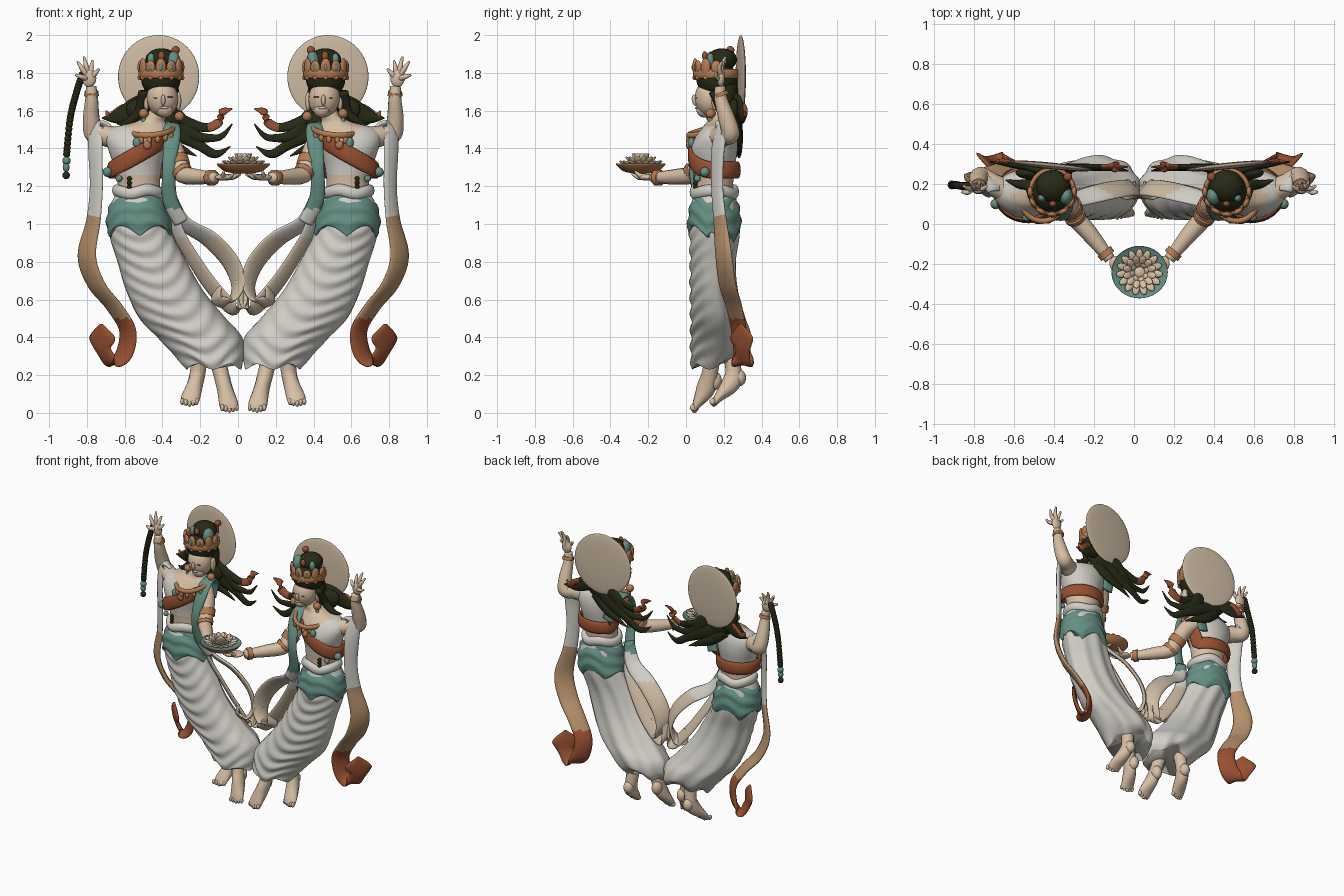
import bpy, bmesh, math
from mathutils import Vector, Matrix, Euler

COL = dict(skin=(.68, .52, .37), white=(.64, .62, .57), teal=(.13, .28, .23), rust=(.31, .08, .03),
           gold=(.46, .2, .085), hair=(.02, .023, .008), tan=(.46, .275, .145), halo=(.62, .5, .37))
MAT = {}
for k, c in COL.items():
    MAT[k] = bpy.data.materials.new(k)
    MAT[k].diffuse_color = (*c, 1)
MIRROR = Matrix.Translation((.056, 0, 0)) @ Matrix.Diagonal((-1, 1, 1, 1))


def finish(name, bm, mats, both=True):
    """Make the object and, if wanted, its mirrored twin on the second figure."""
    bmesh.ops.recalc_face_normals(bm, faces=bm.faces[:])
    for f in bm.faces:
        f.smooth = True
    me = bpy.data.meshes.new(name)
    bm.to_mesh(me)
    bm.free()
    for m in mats.split():
        me.materials.append(MAT[m])
    meshes = [(name, me)]
    if both:
        twin = me.copy()
        twin.transform(MIRROR)
        twin.flip_normals()
        meshes = [(name + "_left", me), (name + "_right", twin)]
    for n, m in meshes:
        bpy.context.collection.objects.link(bpy.data.objects.new(n, m))


def spline(pts, n):
    """Catmull-Rom through points of any dimension, n samples per span."""
    P = [pts[0]] + list(pts) + [pts[-1]]
    out = []
    for i in range(1, len(P) - 2):
        for j in range(n):
            t = j / n
            out.append([.5 * (2 * b + (c - a) * t + (2 * a - 5 * b + 4 * c - d) * t * t + (3 * b - a - 3 * c + d) * t ** 3)
                        for a, b, c, d in zip(P[i - 1], P[i], P[i + 1], P[i + 2])])
    return out + [list(pts[-1])]


def skin_rings(bm, rings, rule, closed=False):
    vs = [[bm.verts.new(p) for p in r] for r in rings]
    m, k = len(vs), len(vs[0])
    for i in range(m if closed else m - 1):
        for j in range(k):
            f = bm.faces.new((vs[i][j], vs[i][(j + 1) % k], vs[(i + 1) % m][(j + 1) % k], vs[(i + 1) % m][j]))
            f.material_index = rule(f.calc_center_median(), i / m)
    if not closed:
        for r, t in ((vs[0], 0), (vs[-1], 1)):
            f = bm.faces.new(r)
            f.material_index = rule(f.calc_center_median(), t)


def sweep(name, paths, mats, wdir=(0, 1, 0), rule=lambda c, t: 0, n=8, seg=12, closed=False, both=True):
    """Tubes and ribbons. Path rows: x, y, z, half width, half thickness."""
    bm = bmesh.new()
    for pts in paths:
        S = pts if closed else spline(pts, n)
        rings = []
        for i, s in enumerate(S):
            a, b = (S[i - 1], S[(i + 1) % len(S)]) if closed else (S[max(i - 1, 0)], S[min(i + 1, len(S) - 1)])
            t = (Vector(b[:3]) - Vector(a[:3])).normalized()
            w = Vector(wdir)
            w = (w - t * w.dot(t)).normalized()
            u = t.cross(w)
            rings.append([Vector(s[:3]) + w * max(s[3], .002) * math.cos(q) + u * max(s[4], .002) * math.sin(q)
                          for q in (2 * math.pi * j / seg for j in range(seg))])
        skin_rings(bm, rings, rule, closed)
    finish(name, bm, mats, both)


def loft(name, rows, mats, rule=lambda c, t: 0, shape=None, n=6, seg=48, both=True):
    """Stacked horizontal ellipses. Rows: cx, cy, z, rx, ry."""
    bm = bmesh.new()
    rings = []
    S = spline(rows, n)
    for i, (cx, cy, z, rx, ry) in enumerate(S):
        ring = []
        for j in range(seg):
            a = 2 * math.pi * j / seg
            k, dz = shape(a, z, i / (len(S) - 1)) if shape else (0, 0)
            ring.append((cx + (rx + k) * math.cos(a), cy + (ry + k) * math.sin(a), z + dz))
        rings.append(ring)
    skin_rings(bm, rings, rule)
    finish(name, bm, mats, both)


def balls(name, items, mat, both=True, seg=16):
    """Ellipsoids: (centre, radii[, euler])."""
    bm = bmesh.new()
    for it in items:
        r = it[1] if isinstance(it[1], tuple) else (it[1],) * 3
        rot = Euler(it[2]).to_matrix().to_4x4() if len(it) > 2 else Matrix()
        bmesh.ops.create_uvsphere(bm, u_segments=seg, v_segments=seg * 2 // 3, radius=1,
                                  matrix=Matrix.Translation(it[0]) @ rot @ Matrix.Diagonal((*r, 1)))
    finish(name, bm, mat, both)


def hoop(c, rx, ry, w, t, zf=lambda x, s: 0, n=48):
    return [(c[0] + rx * math.cos(a), c[1] + ry * math.sin(a), c[2] + zf(math.cos(a), math.sin(a)), w, t)
            for a in (2 * math.pi * i / n for i in range(n))]


# Torso with draped top
loft("torso", [(-.525, .15, 1.15, .115, .1), (-.525, .15, 1.22, .112, .1), (-.53, .15, 1.3, .125, .108),
               (-.535, .15, 1.39, .15, .122), (-.53, .16, 1.46, .17, .11), (-.51, .17, 1.51, .15, .085),
               (-.465, .17, 1.54, .08, .06), (-.43, .165, 1.58, .05, .05), (-.41, .165, 1.65, .045, .05)],
     "skin white", lambda c, t: int(1.26 < c.z < (1.48 + .4 * (-c.x - .52) if c.y < .15 else 1.53)))
# Diagonal sash, level at the back
sweep("sash", [hoop((-.535, .15, 1.285), .145, .126, .045, .014,
                    lambda x, s: .08 * (1 + x) * (1 if s < 0 else max(0, 1 - 2.5 * s)))],
      "rust", (0, 0, 1), closed=True)

# Skirt with swag folds at the front and long folds behind
SK = [(-.525, .15, 1.17, .115, .105), (-.53, .15, 1.08, .15, .125), (-.515, .15, .95, .165, .13),
      (-.455, .14, .8, .18, .118), (-.39, .145, .65, .2, .123), (-.295, .165, .5, .225, .14),
      (-.205, .18, .4, .22, .155), (-.155, .18, .31, .185, .155), (-.13, .165, .245, .15, .135)]


def folds(a, z, t):
    f = -math.sin(a)
    k = min(1, t * 3)
    if f > 0:
        u = math.cos(a) + .1
        return k * f * .006 * math.sin(75 * (z - .12 * u * u)), .015 * t ** 3 * math.sin(5 * a)
    return k * .006 * math.sin(9 * a), t ** 4 * (.07 * -f + .02 * math.sin(5 * a))


loft("skirt", SK, "white", shape=folds, n=12, seg=72)
# Scalloped hip cloth and rolled waistband
loft("hip_cloth", [(-.525, .15, 1.15, .122, .112), (-.53, .15, 1.08, .161, .136), (-.52, .15, .99, .175, .142),
                   (-.52, .15, .985, .16, .125)], "teal",
     shape=lambda a, z, t: (.005 * math.sin(90 * z + 3 * math.cos(2 * a)),
                            t * (.07 * abs(math.sin(2.5 * a + .8)) - (.06 if math.sin(a) < 0 else .09))), seg=64)
sweep("waistband", [hoop((-.525, .15, 1.17), .118, .107, .032, .024, lambda x, s: .01 * math.sin(4 * x))],
      "white", (0, 0, 1), closed=True)

# Head, face and ears
balls("face", [((-.4, .13, 1.665), (.083, .083, .1), (.1, -.12, 0)), ((-.388, .1, 1.605), (.045, .045, .042)),
               ((-.396, .047, 1.655), (.012, .016, .03), (.2, 0, 0)), ((-.39, .06, 1.615), (.022, .012, .008)),
               ((-.485, .16, 1.65), (.015, .025, .05)), ((-.315, .16, 1.65), (.015, .025, .05))], "skin", seg=24)
balls("eyelids", [((-.43, .055, 1.668), (.02, .004, .003)), ((-.362, .055, 1.672), (.02, .004, .003))], "hair")
balls("hair_cap", [((-.408, .165, 1.765), (.104, .11, .095)), ((-.405, .19, 1.87), (.085, .08, .06)),
                   ((-.405, .215, 1.68), (.095, .065, .12)), ((-.45, .255, 1.57), (.15, .04, .08), (0, .4, 0))], "hair", seg=24)
# Crown
sweep("crown_band", [hoop((-.408, .16, 1.795), .108, .112, .026, .012)], "gold", (0, 0, 1), closed=True)
A = [math.radians(d) for d in range(-180, 1, 30)]
rim = [(-.408 + .11 * math.cos(a), .16 + .112 * math.sin(a)) for a in A]
balls("crown_leaves", [((x, y, 1.83), (.028, .014, .036 + .012 * (i % 2)), (0, 0, a + math.pi / 2))
                       for i, ((x, y), a) in enumerate(zip(rim, A))]
      + [((x, y, 1.775), .014) for x, y in rim], "gold")
balls("crown_jewels", [((x, y - .012, 1.83), (.009, .006, .018)) for x, y in rim[2:5]]
      + [((-.34, .14, 1.86), (.035, .045, .055)), ((-.46, .13, 1.87), (.02, .02, .035))], "teal")
balls("crown_pins", [((-.33, .235, 1.92), .022), ((-.33, .235, 1.88), (.01, .01, .04)),
                     ((-.405, .1, 1.89), (.018, .015, .025))], "rust")
# Halo disc, slightly turned
balls("halo", [((-.42, .29, 1.78), (.216, .017, .22), (0, 0, -.1))], "halo", seg=48)

# Flowing hair and hair ribbon
sweep("hair_locks", [
    [(-.45, .25, 1.64, .06, .03), (-.33, .28, 1.56, .05, .02), (-.23, .28, 1.47, .03, .015), (-.13, .275, 1.455, .02, .01), (-.08, .27, 1.47, .015, .008), (-.03, .265, 1.53, .003, .003)],
    [(-.52, .25, 1.57, .05, .03), (-.35, .28, 1.5, .05, .02), (-.21, .285, 1.42, .028, .015), (-.12, .28, 1.37, .022, .01), (-.04, .27, 1.41, .003, .003)],
    [(-.5, .26, 1.53, .04, .025), (-.4, .28, 1.45, .035, .02), (-.3, .285, 1.4, .02, .012), (-.22, .28, 1.36, .003, .003)],
    [(-.42, .25, 1.64, .06, .03), (-.52, .28, 1.62, .06, .02), (-.63, .3, 1.57, .04, .015), (-.72, .31, 1.56, .003, .003)],
    [(-.5, .14, 1.7, .02, .03), (-.52, .19, 1.6, .025, .03), (-.58, .2, 1.54, .02, .02), (-.64, .22, 1.53, .003, .003)]], "hair", (0, 0, 1))
sweep("hair_ribbon", [
    [(-.4, .25, 1.62, .03, .02), (-.28, .28, 1.545, .03, .015), (-.17, .285, 1.51, .025, .012), (-.1, .285, 1.54, .028, .012), (-.085, .285, 1.59, .025, .01), (-.03, .285, 1.61, .003, .003)],
    [(-.5, .26, 1.6, .03, .015), (-.6, .3, 1.61, .03, .012), (-.67, .31, 1.57, .025, .012), (-.7, .31, 1.6, .003, .003)]],
    "hair rust", (.3, .3, 1), lambda c, t: int(c.x > -.16 or c.x < -.6))

# Jewellery
neck = hoop((-.455, .14, 1.5), .115, .125, .016, .014, lambda x, s: .03 * s + .01 * x)
sweep("necklace", [neck], "gold", (0, 0, 1), closed=True)
balls("necklace_drops", [((p[0], p[1] - .005, p[2] - .025), (.014, .012, .02)) for p in neck[26:48:3]]
      + [((-.48, .015, 1.42), (.022, .016, .026)), ((-.5, .13, 1.585), .026), ((-.31, .13, 1.57), .026)], "gold")
balls("teal_drops", [((-.535, .03, 1.43), (.022, .018, .028)), ((-.69, .1, 1.275), .026), ((-.63, .06, 1.24), .018),
                     ((-.5, .13, 1.545), (.012, .012, .02))], "teal")
balls("belly_beads", [((-.575, .05, 1.24 - .022 * i), .013) for i in range(3)], "hair")

# Arms
raised = [(-.63, .16, 1.45, .06, .06), (-.71, .2, 1.47, .056, .056), (-.765, .235, 1.48, .05, .05),
          (-.777, .215, 1.56, .045, .045), (-.775, .185, 1.66, .035, .035), (-.778, .18, 1.73, .028, .028)]
lowered = [(-.4, .17, 1.46, .06, .06), (-.345, .13, 1.4, .055, .055), (-.31, .07, 1.31, .05, .05),
           (-.29, .03, 1.262, .047, .047), (-.22, -.05, 1.25, .042, .042), (-.12, -.175, 1.245, .028, .028)]
sweep("raised_arm", [raised], "skin", (1, .2, .1))
sweep("lowered_arm", [lowered], "skin", (0, 0, 1))
sweep("bracelets", [[(-.775, .19, 1.68, .04, .04), (-.776, .184, 1.7, .038, .038)],
                    [(-.15, -.135, 1.245, .042, .042), (-.13, -.16, 1.245, .042, .042)],
                    [(-.322, .095, 1.345, .06, .06), (-.308, .07, 1.307, .058, .058)],
                    [(-.298, .042, 1.28, .056, .056), (-.287, .027, 1.264, .053, .053)]], "gold", (1, .3, .2))
# Hands
tips = [(-.86, .16, 1.79), (-.85, .19, 1.86), (-.815, .21, 1.885), (-.77, .21, 1.865), (-.735, .19, 1.82)]
low_tips = [(.0, -.17, 1.275), (.015, -.22, 1.265), (.005, -.26, 1.265), (-.025, -.285, 1.265), (-.075, -.27, 1.28)]
fingers = []
for palm, tt in (((-.787, .185, 1.765), tips), ((-.085, -.2, 1.245), low_tips)):
    P = Vector(palm)
    for q in tt:
        d = Vector(q) - P
        bend = Vector((0, -.012, 0)) if palm[2] > 1.5 else Vector((0, 0, -.01))
        fingers.append([(*P.lerp(Vector(q), .2), .015, .015), (*(P + d * .6 + bend), .013, .013), (*q, .006, .006)])
sweep("fingers", fingers, "skin", (.5, .7, .5), n=4, seg=8)
balls("palms", [((-.788, .185, 1.772), (.038, .02, .048)), ((-.075, -.205, 1.247), (.052, .042, .018), (0, 0, -.7))], "skin")

# Legs and feet
sweep("feet", [
    [(-.13, .15, .4, .05, .05), (-.095, .13, .23, .042, .042), (-.07, .105, .13, .042, .05), (-.05, .06, .05, .05, .026), (-.045, .045, .018, .045, .015)],
    [(-.2, .22, .4, .05, .05), (-.21, .25, .24, .042, .042), (-.225, .24, .16, .042, .05), (-.25, .175, .085, .05, .026), (-.257, .15, .05, .045, .015)]],
    "skin", (1, 0, 0))
balls("toes_and_heels", [((x + .019 * i, y + .004 * i, z + .005 * abs(i)), (.011, .016, .018))
                         for x, y, z in ((-.045, .045, .018), (-.257, .148, .05)) for i in range(-2, 3)]
      + [((-.075, .15, .17), (.036, .04, .05)), ((-.215, .28, .185), (.036, .038, .045))], "skin")

# Scarf over the inner shoulder, trailing into two loops
hue = lambda c, t: 0 if c.z > 1.08 else 1 if c.z > .93 else 2
sweep("shoulder_scarf", [
    [(-.4, .26, 1.36, .04, .012), (-.37, .24, 1.48, .045, .012), (-.355, .16, 1.525, .045, .012), (-.35, .08, 1.46, .045, .014),
     (-.365, .03, 1.3, .035, .014), (-.36, .06, 1.13, .04, .016), (-.3, .1, 1.01, .04, .016)]], "teal white tan", (1, 0, 0), hue)
sweep("scarf_loops", [
    [(-.355, .08, 1.15, .035, .014), (-.29, .12, 1.01, .05, .014), (-.15, .16, .92, .06, .014), (-.04, .18, .8, .06, .014),
     (.0, .18, .68, .055, .014), (-.04, .17, .59, .05, .014), (-.11, .16, .6, .04, .012), (-.1, .15, .67, .02, .01)],
    [(-.345, .09, 1.14, .03, .012), (-.32, .12, .97, .04, .012), (-.24, .15, .82, .045, .012), (-.13, .17, .66, .05, .012),
     (-.02, .17, .55, .05, .012), (.025, .17, .6, .04, .012), (-.01, .18, .7, .02, .01)]],
    "teal white halo", (.6, -.65, .5), hue)
# Long outer ribbon ending in a curled tail
sweep("outer_ribbon", [
    [(-.68, .2, 1.5, .04, .015), (-.745, .2, 1.525, .05, .018), (-.755, .17, 1.4, .05, .016), (-.75, .165, 1.2, .045, .016),
     (-.765, .18, 1.02, .05, .016), (-.8, .2, .83, .065, .018), (-.75, .22, .68, .065, .018), (-.655, .255, .56, .06, .018),
     (-.585, .28, .44, .06, .018), (-.6, .295, .32, .062, .018), (-.66, .3, .268, .06, .016), (-.71, .3, .33, .055, .014),
     (-.72, .295, .4, .09, .014), (-.725, .29, .47, .01, .008)]],
    "white tan rust", (.75, -.66, 0), lambda c, t: 0 if c.z > 1.04 else 1 if c.z > .5 else 2)

# Bead string in the first figure's raised hand
cord = spline([(-.825, .19, 1.79), (-.86, .19, 1.68), (-.89, .195, 1.55), (-.907, .195, 1.37)], 8)
balls("bead_string", [(p, .02) for p in cord], "hair", False, 10)
balls("bead_tassel", [((-.908, .195, 1.335), .022), ((-.91, .195, 1.3), (.018, .018, .025))], "teal", False)
balls("bead_end", [((-.91, .195, 1.258), .02)], "hair", False)

# Offering plate with lotus
cx, cy = .028, -.24
loft("plate", [(cx, cy, z, r, r * .93) for z, r in ((1.268, .05), (1.28, .1), (1.308, .135), (1.32, .14), (1.314, .128), (1.296, .08))],
     "gold teal", lambda c, t: int(t > .58), n=4, both=False)
petals = [((cx, cy, 1.33), (.04, .04, .03))]
for r, z, k, tilt in ((.085, 1.322, 15, .35), (.058, 1.335, 12, .7), (.03, 1.345, 8, 1.1)):
    for i in range(k):
        a = 2 * math.pi * (i + r * 9) / k
        petals.append(((cx + r * math.cos(a), cy + r * math.sin(a), z), (.034, .019, .008), (0, -tilt, a)))
balls("lotus_petals", petals, "skin", False, 10)
